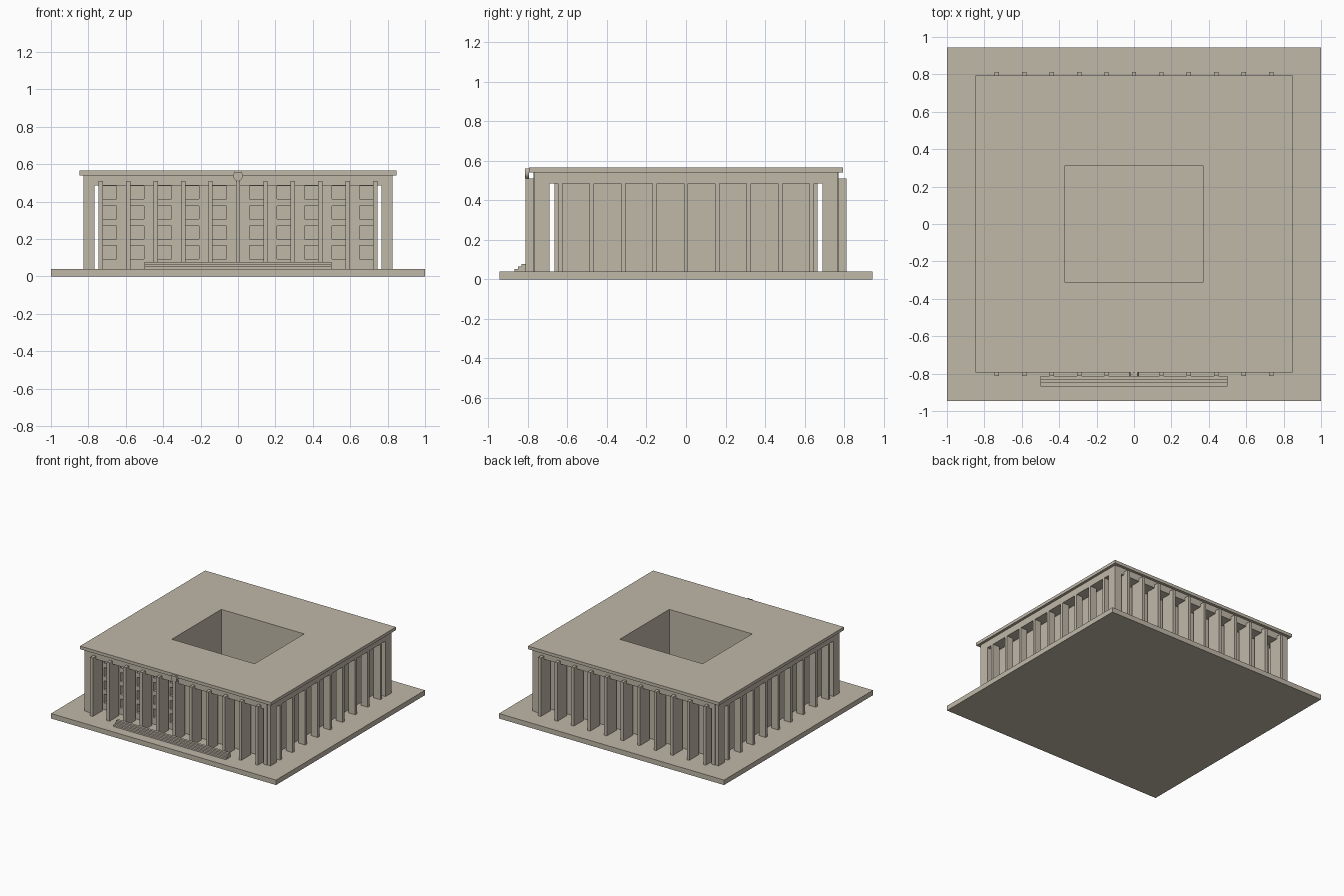
import bpy, bmesh, math

if "Cube" in bpy.data.objects:
    bpy.data.objects.remove(bpy.data.objects["Cube"])

stone = bpy.data.materials.new("warm_stone")
stone.diffuse_color = (0.53, 0.48, 0.395, 1)
stone.use_nodes = True
stone.node_tree.nodes["Principled BSDF"].inputs["Base Color"].default_value = stone.diffuse_color


def finish(name, bm):
    bmesh.ops.recalc_face_normals(bm, faces=bm.faces)
    me = bpy.data.meshes.new(name)
    bm.to_mesh(me)
    bm.free()
    me.materials.append(stone)
    ob = bpy.data.objects.new(name, me)
    bpy.context.collection.objects.link(ob)
    return ob


def boxes(name, items):
    """One object from boxes given as (x0, x1, y0, y1, z0, z1)."""
    bm = bmesh.new()
    for x0, x1, y0, y1, z0, z1 in items:
        for v in bmesh.ops.create_cube(bm, size=1)["verts"]:
            v.co = ((x0 + x1) / 2 + v.co.x * (x1 - x0),
                    (y0 + y1) / 2 + v.co.y * (y1 - y0),
                    (z0 + z1) / 2 + v.co.z * (z1 - z0))
    return finish(name, bm)


def frame(name, hx, hy, z0, z1, ix=0.368, iy=0.314):
    """Rectangular block with a rectangular hole through it."""
    bm = bmesh.new()
    signs = ((-1, -1), (1, -1), (1, 1), (-1, 1))
    loops = [[bm.verts.new((sx * x, sy * y, z)) for sx, sy in signs]
             for x, y, z in ((hx, hy, z0), (hx, hy, z1), (ix, iy, z1), (ix, iy, z0))]
    for a in range(4):
        p, q = loops[a], loops[(a + 1) % 4]
        for i in range(4):
            j = (i + 1) % 4
            bm.faces.new((p[i], p[j], q[j], q[i]))
    return finish(name, bm)


def mirrored(x0, x1, y0, y1, z0, z1, both=True):
    """Box repeated at left and right, and at front and back."""
    out = []
    for sx in (-1, 1):
        for sy in ((-1, 1) if both else (1,)):
            xs, ys = sorted((sx * x0, sx * x1)), sorted((sy * y0, sy * y1))
            out.append((*xs, *ys, z0, z1))
    return out


GROUND, BEAM, SOFFIT, TOP = 0.04, 0.485, 0.54, 0.565
STEP_X, STEP_Y = 0.1467, 0.159

# Plinth, roof and beam around the courtyard
boxes("plinth", [(-1, 1, -0.945, 0.945, 0, GROUND)])
frame("roof_slab", 0.848, 0.794, SOFFIT, TOP)
frame("roof_beam", 0.80, 0.772, BEAM, SOFFIT)
boxes("side_beams", mirrored(0.80, 0.827, -0.768, 0.768, BEAM, SOFFIT, both=False))

# Inner block with window recesses on the front
block = frame("inner_block", 0.738, 0.666, GROUND, BEAM)
cuts = []
for k in range(1, 6):
    x = k * STEP_X - 0.010
    for r in range(4):
        z = 0.093 + r * 0.1065
        for a, b in ((x - 0.075, x), (-x, -x + 0.075)):
            cuts.append((a, b, -0.75, -0.636, z, z + 0.071))
cutter = boxes("window_cutter", cuts)
cutter.hide_render = True
mod = block.modifiers.new("windows", "BOOLEAN")
mod.operation, mod.solver, mod.object = "DIFFERENCE", "EXACT", cutter
bpy.context.view_layer.objects.active = block
bpy.ops.object.modifier_apply(modifier="windows")
bpy.data.objects.remove(cutter)

# Corner piers with a small outer step
boxes("corner_piers", mirrored(0.768, 0.80, 0.692, 0.772, GROUND, BEAM)
      + mirrored(0.80, 0.827, 0.692, 0.768, GROUND, BEAM))

# Deep fins along front and back, standing proud of the beam
for name, s in (("front_fins", -1), ("back_fins", 1)):
    ys = sorted((s * 0.692, s * 0.812))
    boxes(name, [(k * STEP_X - 0.0115, k * STEP_X + 0.0115, *ys, GROUND, 0.51)
                 for k in range(-5, 6)])

# Slim fins along both sides, flush with the beam
fins = []
for k in range(-4, 5):
    y = k * STEP_Y
    fins += mirrored(0.768, 0.827, y - 0.011, y + 0.011, GROUND, BEAM, both=False)
boxes("side_fins", fins)

# Entrance steps
boxes("entrance_steps", [(-0.5, 0.5, -0.868 + i * 0.018, -0.812,
                          GROUND + i * 0.0125, GROUND + (i + 1) * 0.0125)
                         for i in range(3)])

# Small rounded shield above the entrance
bm = bmesh.new()
outline = [(-0.018, 0.56), (0, 0.556), (0.018, 0.56)]
outline += [(0.026 * math.cos(t), 0.538 + 0.028 * math.sin(t))
            for t in (math.radians(20 - 20 * i) for i in range(12))]
face = bm.faces.new([bm.verts.new((x, -0.795, z)) for x, z in outline])
ext = bmesh.ops.extrude_face_region(bm, geom=[face], use_keep_orig=True)
for g in ext["geom"]:
    if isinstance(g, bmesh.types.BMVert):
        g.co.y = -0.815
finish("entrance_shield", bm)
